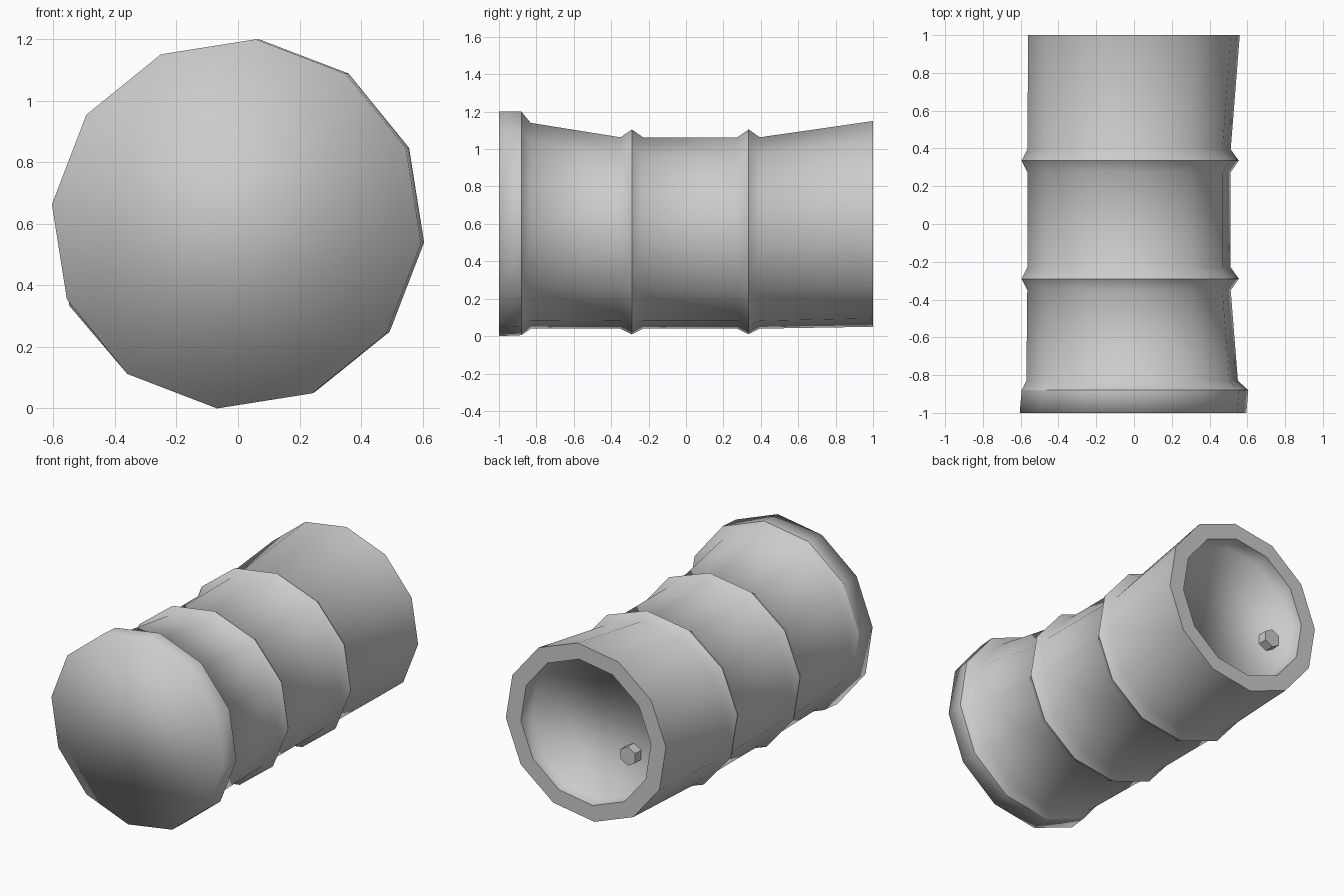
import bpy, math

if "Cube" in bpy.data.objects:
    bpy.data.objects.remove(bpy.data.objects["Cube"])

SIDES = 12
K = math.cos(math.radians(6))


def ring(y, x0, x1, z0, z1):
    """Twelve points on an ellipse filling the given extents."""
    pts = []
    for i in range(SIDES):
        a = math.radians(-6 + 360 / SIDES * i)
        pts.append(((x0 + x1) / 2 + (x1 - x0) / 2 * math.cos(a) / K, y,
                    (z0 + z1) / 2 + (z1 - z0) / 2 * math.sin(a) / K))
    return pts


def loft(name, rings, cap=False, angle=None):
    """Skin a list of rings running from front to back."""
    verts = [p for r in rings for p in ring(*r)]
    faces = []
    for j in range(len(rings) - 1):
        for i in range(SIDES):
            a, b = j * SIDES + i, j * SIDES + (i + 1) % SIDES
            faces.append((a, a + SIDES, b + SIDES, b))
    if cap == "first":
        faces.append(tuple(range(SIDES)))
    elif cap == "last":
        faces.append(tuple(reversed(range(len(verts) - SIDES, len(verts)))))
    me = bpy.data.meshes.new(name)
    me.from_pydata(verts, [], faces)
    ob = bpy.data.objects.new(name, me)
    bpy.context.collection.objects.link(ob)
    bpy.ops.object.select_all(action='DESELECT')
    ob.select_set(True)
    bpy.context.view_layer.objects.active = ob
    if angle:
        bpy.ops.object.shade_smooth_by_angle(angle=math.radians(angle))
    else:
        bpy.ops.object.shade_smooth()
    return ob


# Ring extents: y, x min, x max, z min, z max
front = (-1.0, -0.605, 0.595, 0.0, 1.2)
lip = (-0.88, -0.595, 0.605, 0.005, 1.2)
back = (1.0, -0.56, 0.56, 0.05, 1.15)
opening = (1.0, -0.455, 0.455, 0.15, 1.05)

# Closed front end with its thick lip
loft("front_cap", [front, lip], cap="first")

# Waisted body with two raised hoops and the flat back rim
body = [lip, (-0.83, -0.57, 0.55, 0.04, 1.14)]
for y in (-0.29, 0.335):
    body += [(y - 0.06, -0.565, 0.512, 0.04, 1.063),
             (y, -0.595, 0.555, 0.01, 1.105),
             (y + 0.06, -0.565, 0.512, 0.04, 1.063)]
body += [back, opening]
loft("barrel_body", body, angle=45)

# Recessed back lid
loft("back_lid", [opening, (0.9, -0.445, 0.445, 0.16, 1.04)], cap="last")

# Small six-sided bung on the back lid
bpy.ops.mesh.primitive_cylinder_add(vertices=6, radius=0.06, depth=0.08,
                                    location=(-0.265, 0.92, 0.505),
                                    rotation=(math.pi / 2, 0, 0))
bpy.context.object.name = "bung"
